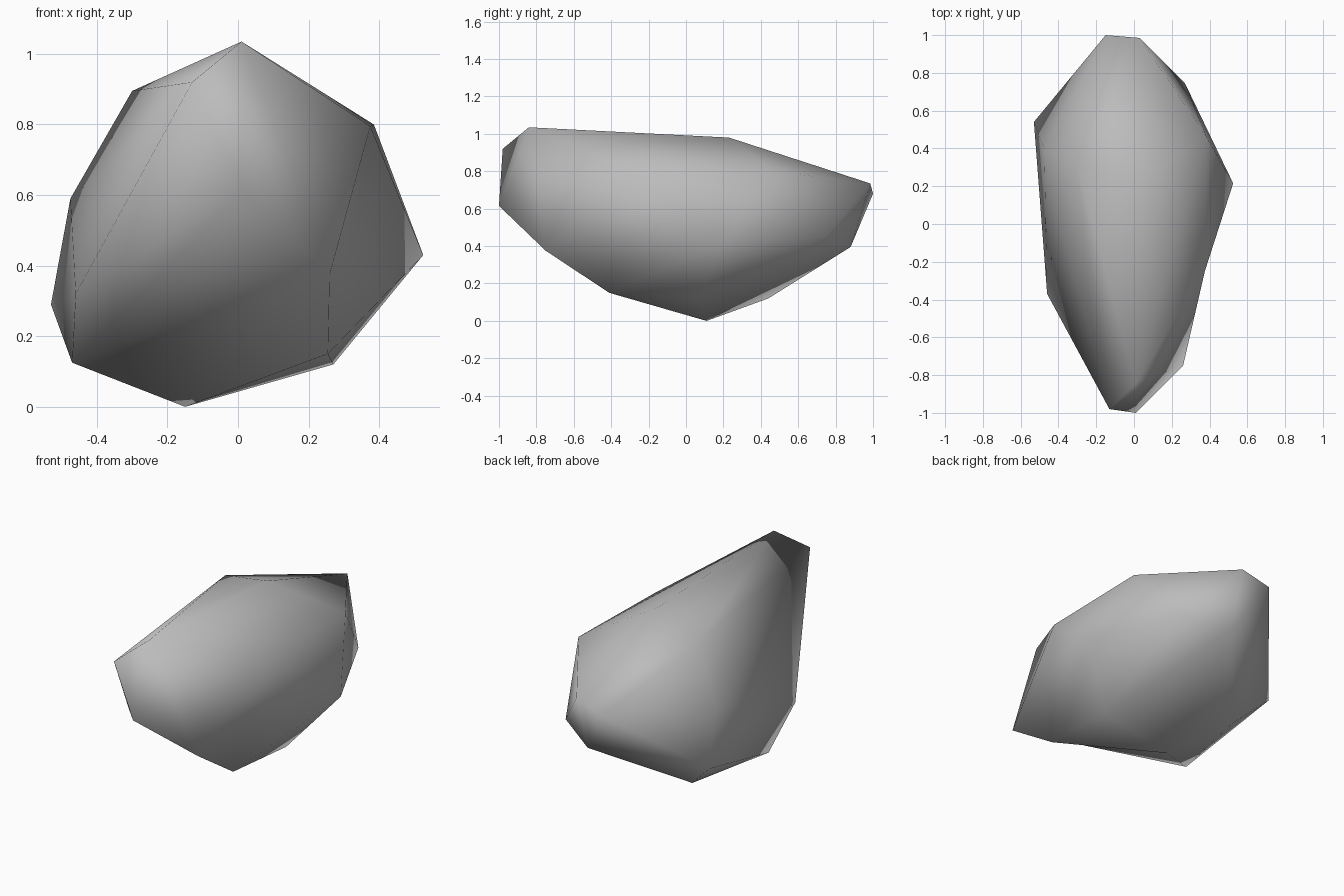
import bpy
import bmesh
from mathutils import Vector

# Remove the default cube only
default_cube = bpy.data.objects.get("Cube")
if default_cube:
    bpy.data.objects.remove(default_cube, do_unlink=True)


def make_material(name, colour):
    """Plain flat material, the same in the viewport and in a render."""
    material = bpy.data.materials.new(name)
    material.use_nodes = True
    material.diffuse_color = colour
    shader = next(n for n in material.node_tree.nodes if n.type == "BSDF_PRINCIPLED")
    shader.inputs["Base Color"].default_value = colour
    shader.inputs["Roughness"].default_value = 0.9
    return material


def make_boulder(name, corners, hollows, material):
    """Wrap a skin round the corners (hundredths of a unit), then turn the
    ridge between each pair of hollow corners to leave a shallow hollow."""
    mesh = bpy.data.meshes.new(name)
    bm = bmesh.new()
    verts = {key: bm.verts.new(Vector(place) / 100) for key, place in corners.items()}
    bmesh.ops.convex_hull(bm, input=bm.verts)
    bmesh.ops.recalc_face_normals(bm, faces=bm.faces)
    for first, second in hollows:
        ridge = bm.edges.get((verts[first], verts[second]))
        if ridge:
            bmesh.ops.rotate_edges(bm, edges=[ridge])
    bmesh.ops.recalc_face_normals(bm, faces=bm.faces)
    for face in bm.faces:
        face.smooth = True
    bm.to_mesh(mesh)
    bm.free()
    mesh.materials.append(material)
    rock = bpy.data.objects.new(name, mesh)
    bpy.context.collection.objects.link(rock)


# Corners of the boulder, grouped by the region they shape
front_tip = {
    "peak": (1, -84, 103.5),
    "brow": (-13, -98, 92),
    "nose": (1, -100, 61.5),
    "chin": (26, -75, 37.5),
}
back_tip = {
    "tail right": (-15, 100, 68),
    "tail left": (3, 98.5, 73.5),
    "tail base": (3, 88, 39.5),
    "tail flank": (27, 74.5, 45),
}
crest = {
    "crest top": (3, 23, 98),
    "crest right": (-30, 31, 89.5),
    "shoulder front": (37.5, -25, 79.5),
    "shoulder back": (38.5, 46, 80),
}
flanks = {
    "left bulge": (52.5, 21.5, 43),
    "right bulge": (-53, 54, 29),
    "right upper": (-47.5, 40, 59),
    "right middle": (-40.5, 8, 65),
    "right front": (-46, -37, 32),
}
underside = {
    "foot": (-15, 11, 0),
    "left foot": (27, 6.5, 12),
    "front foot": (25.5, -41, 15),
    "right foot": (-47, -10.5, 12.5),
    "back foot": (-35, 44, 12),
}

stone_grey = make_material("stone grey", (0.5, 0.5, 0.5, 1))
make_boulder(
    "boulder",
    {**front_tip, **back_tip, **crest, **flanks, **underside},
    [("right foot", "front foot"), ("left bulge", "chin")],
    stone_grey,
)
